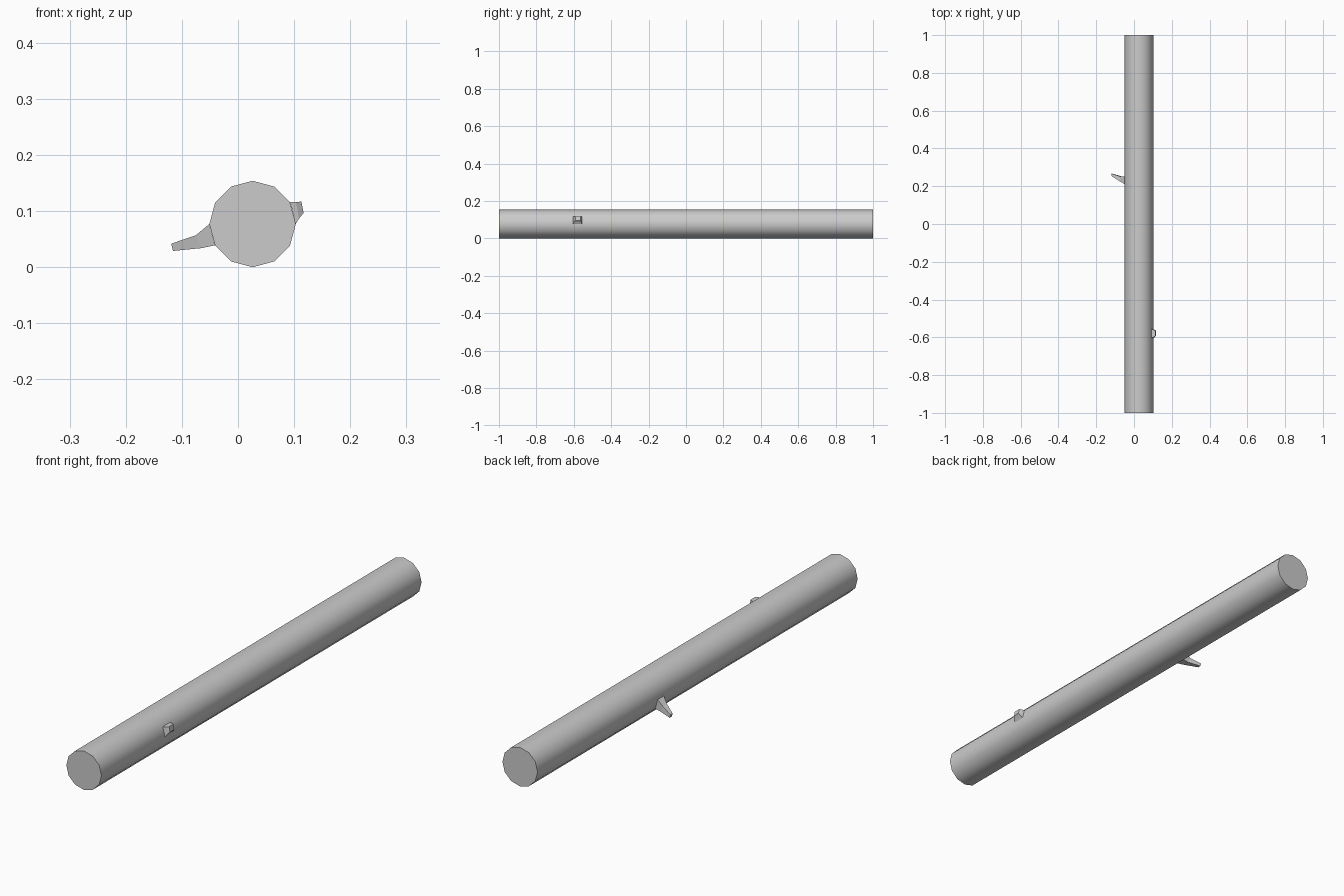
import bpy, bmesh, math

if "Cube" in bpy.data.objects:
    bpy.data.objects.remove(bpy.data.objects["Cube"])

CX, CZ, R = 0.026, 0.077, 0.077


def loft(name, rings):
    """Skin a series of equal-sized point rings and cap both ends."""
    bm = bmesh.new()
    loops = [[bm.verts.new(p) for p in ring] for ring in rings]
    n = len(loops[0])
    for a, b in zip(loops, loops[1:]):
        for i in range(n):
            j = (i + 1) % n
            bm.faces.new((a[i], a[j], b[j], b[i]))
    bm.faces.new(loops[0])
    bm.faces.new(loops[-1])
    bmesh.ops.recalc_face_normals(bm, faces=bm.faces)
    mesh = bpy.data.meshes.new(name)
    bm.to_mesh(mesh)
    bm.free()
    obj = bpy.data.objects.new(name, mesh)
    bpy.context.collection.objects.link(obj)
    return obj


def branch_ring(upper, lower, y_upper, y_lower):
    """Four-sided section: upper/lower (x, z) edges, each with a y range."""
    (ux, uz), (lx, lz) = upper, lower
    return [(ux, y_upper[0], uz), (ux, y_upper[1], uz),
            (lx, y_lower[1], lz), (lx, y_lower[0], lz)]


# Twelve-sided log, smooth round the side with flat sawn ends
def log_ring(y):
    return [(CX + R * math.cos(i * math.tau / 12), y,
             CZ + R * math.sin(i * math.tau / 12)) for i in range(12)]


log = loft("log_trunk", [log_ring(-1), log_ring(1)])
bpy.context.view_layer.objects.active = log
log.select_set(True)
bpy.ops.object.shade_smooth_by_angle(angle=math.radians(40))

# Long tapering twig on the left
loft("left_twig", [
    branch_ring((-0.051, 0.077), (-0.041, 0.039), (0.212, 0.25), (0.212, 0.25)),
    branch_ring((-0.075, 0.057), (-0.065, 0.034), (0.226, 0.252), (0.226, 0.252)),
    branch_ring((-0.119, 0.042), (-0.116, 0.029), (0.254, 0.267), (0.254, 0.267)),
])

# Short broken stub on the right
loft("right_stub", [
    branch_ring((0.093, 0.116), (0.103, 0.077), (-0.603, -0.557), (-0.603, -0.557)),
    branch_ring((0.103, 0.116), (0.109, 0.087), (-0.6, -0.56), (-0.6, -0.56)),
    branch_ring((0.113, 0.117), (0.117, 0.097), (-0.592, -0.565), (-0.592, -0.565)),
])
